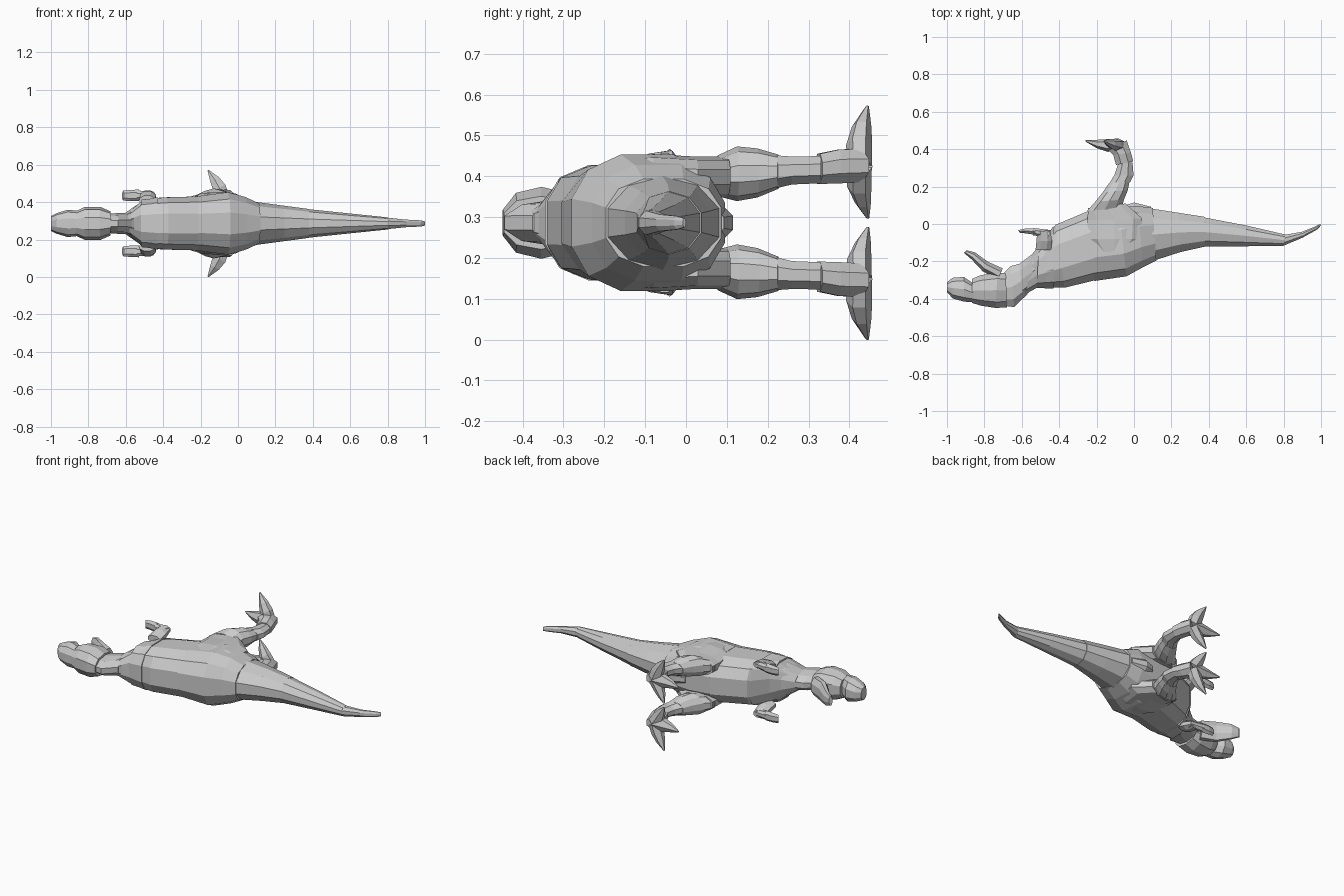
import bpy, bmesh
from math import cos, sin, pi, copysign
from mathutils import Vector

ZC = 0.286  # height of the symmetry plane (the animal lies on its side)


def loft(name, rings, n=10, power=2.0):
    """Skin a chain of superelliptic rings: (centre, half-axis u, half-axis v)."""
    bm = bmesh.new()
    prev = None
    for c, u, v in rings:
        loop = []
        for i in range(n):
            t = 2 * pi * (i + 0.5) / n
            a = copysign(abs(cos(t)) ** (2 / power), cos(t))
            b = copysign(abs(sin(t)) ** (2 / power), sin(t))
            loop.append(bm.verts.new(c + u * a + v * b))
        if prev:
            for i in range(n):
                j = (i + 1) % n
                bm.faces.new((prev[i], prev[j], loop[j], loop[i]))
        else:
            bm.faces.new(loop[::-1])
        prev = loop
    bm.faces.new(prev)
    bmesh.ops.recalc_face_normals(bm, faces=bm.faces)
    me = bpy.data.meshes.new(name)
    bm.to_mesh(me)
    bm.free()
    ob = bpy.data.objects.new(name, me)
    bpy.context.collection.objects.link(ob)
    return ob


def part(name, rows, d=0.0, n=10, power=2.0):
    """Each row: two outline points ax, ay, bx, by in plan, half width, [side shift]."""
    rings = []
    for r in rows:
        a, b = Vector((r[0], r[1], 0)), Vector((r[2], r[3], 0))
        shift = d * (r[5] if len(r) > 5 else 1)
        c = (a + b) / 2
        c.z = ZC + shift
        rings.append((c, (a - b) / 2, Vector((0, 0, r[4]))))
    return loft(name, rings, n, power)


def claw(name, pts, side):
    """Each point: x, y, side offset, half width, half thickness."""
    P = [Vector((x, y, ZC + side * d)) for x, y, d, w, h in pts]
    way = (P[-1] - P[0]).normalized()
    up = Vector((0, 1, 0))
    across = way.cross(up).normalized()
    loft(name, [(p, across * q[3], up * q[4]) for p, q in zip(P, pts)], 6)


# torso: chest, ribs and hips
part("chest", [(-.58, -.375, -.575, -.19, .065), (-.52, -.345, -.50, -.11, .125),
               (-.43, -.35, -.43, -.005, .145)], n=12, power=2.6)
part("ribcage", [(-.52, -.34, -.51, -.13, .13), (-.37, -.345, -.42, .0, .143),
                 (-.205, -.305, -.22, .085, .148)], n=12, power=2.7)
part("hips", [(-.21, -.31, -.22, .085, .15), (-.04, -.285, -.08, .095, .172),
              (.05, -.235, .02, .10, .145), (.12, -.20, .10, .09, .11)], n=12, power=2.5)
part("pelvis_bump", [(-.06, .03, -.06, .10, .035), (0, .03, 0, .118, .045),
                     (.09, .03, .09, .095, .035)], n=8)

# tail
part("tail_base", [(.10, -.205, .09, .09, .115), (.25, -.155, .24, .065, .095),
                   (.38, -.125, .38, .042, .077)])
part("tail_middle", [(.38, -.125, .38, .038, .076), (.60, -.122, .60, -.005, .053),
                     (.80, -.118, .81, -.055, .032)])
part("tail_tip", [(.80, -.118, .81, -.055, .032), (.90, -.075, .90, -.04, .022),
                  (.98, -.03, .97, -.012, .018), (1.0, -.008, .995, .0, .012)], n=8)

# neck
part("neck_front", [(-.71, -.44, -.70, -.26, .05), (-.64, -.45, -.66, -.22, .055),
                    (-.57, -.38, -.585, -.20, .058)])
part("neck_base", [(-.60, -.40, -.61, -.205, .055), (-.53, -.345, -.55, -.16, .10),
                   (-.48, -.34, -.49, -.12, .125)])

# head with open jaw
part("cranium", [(-.865, -.425, -.865, -.29, .066), (-.82, -.44, -.82, -.27, .088),
                 (-.74, -.453, -.73, -.255, .088), (-.68, -.45, -.685, -.26, .065)], power=2.3)
part("snout", [(-1.0, -.365, -1.0, -.31, .04), (-.97, -.40, -.97, -.285, .055),
               (-.91, -.418, -.91, -.28, .073), (-.86, -.42, -.86, -.315, .068)], power=2.3)
part("lower_jaw", [(-.91, -.155, -.895, -.14, .03), (-.87, -.19, -.85, -.15, .05),
                   (-.81, -.255, -.78, -.20, .065), (-.73, -.30, -.70, -.235, .06)], n=8)

# paired limbs
for side, tag in ((1, "upper"), (-1, "lower")):
    part("hip_muscle_" + tag, [(-.19, -.15, -.02, -.15, .04, .12), (-.25, -.08, .04, -.08, .05, .118),
                               (-.255, .02, .05, .03, .05, .112), (-.25, .085, -.04, .11, .05, .112)],
         side, power=2.4)
    part("thigh_" + tag, [(-.255, .07, -.06, .085, .05, .115), (-.21, .12, -.05, .13, .067, .12),
                          (-.17, .17, -.03, .18, .06, .122), (-.135, .22, -.02, .232, .042, .125)], side)
    part("shin_" + tag, [(-.135, .22, -.015, .225, .043, .125), (-.11, .26, .002, .26, .037, .128),
                         (-.085, .33, -.005, .33, .036, .13)], side, 8)
    part("ankle_" + tag, [(-.10, .315, .0, .335, .04, .132), (-.115, .37, -.012, .38, .045, .138),
                          (-.14, .39, -.035, .45, .044, .14)], side, 8)
    claw("middle_toe_" + tag, [(-.08, .425, .138, .042, .032), (-.14, .42, .138, .042, .034),
                               (-.20, .428, .138, .026, .022), (-.26, .445, .138, .004, .004)], side)
    claw("outer_toe_" + tag, [(-.08, .425, .14, .04, .03), (-.10, .424, .19, .042, .032),
                              (-.125, .43, .235, .03, .024), (-.16, .444, .285, .004, .004)], side)
    claw("inner_toe_" + tag, [(-.08, .425, .135, .04, .03), (-.11, .424, .09, .038, .03),
                              (-.135, .433, .05, .025, .02), (-.16, .445, .012, .004, .004)], side)
    # small arm
    part("upper_arm_" + tag, [(-.53, -.14, -.44, -.14, .025, .125), (-.525, -.09, -.435, -.09, .032, .14),
                              (-.52, -.045, -.445, -.03, .024, .155)], side, 8)
    part("forearm_" + tag, [(-.45, -.03, -.46, -.075, .02, .152), (-.54, -.02, -.54, -.062, .028, .15)],
         side, 8)
    part("hand_" + tag, [(-.53, -.022, -.53, -.06, .031, .15), (-.58, -.022, -.58, -.052, .03, .149),
                         (-.62, -.032, -.61, -.048, .026, .149)], side, 6)
